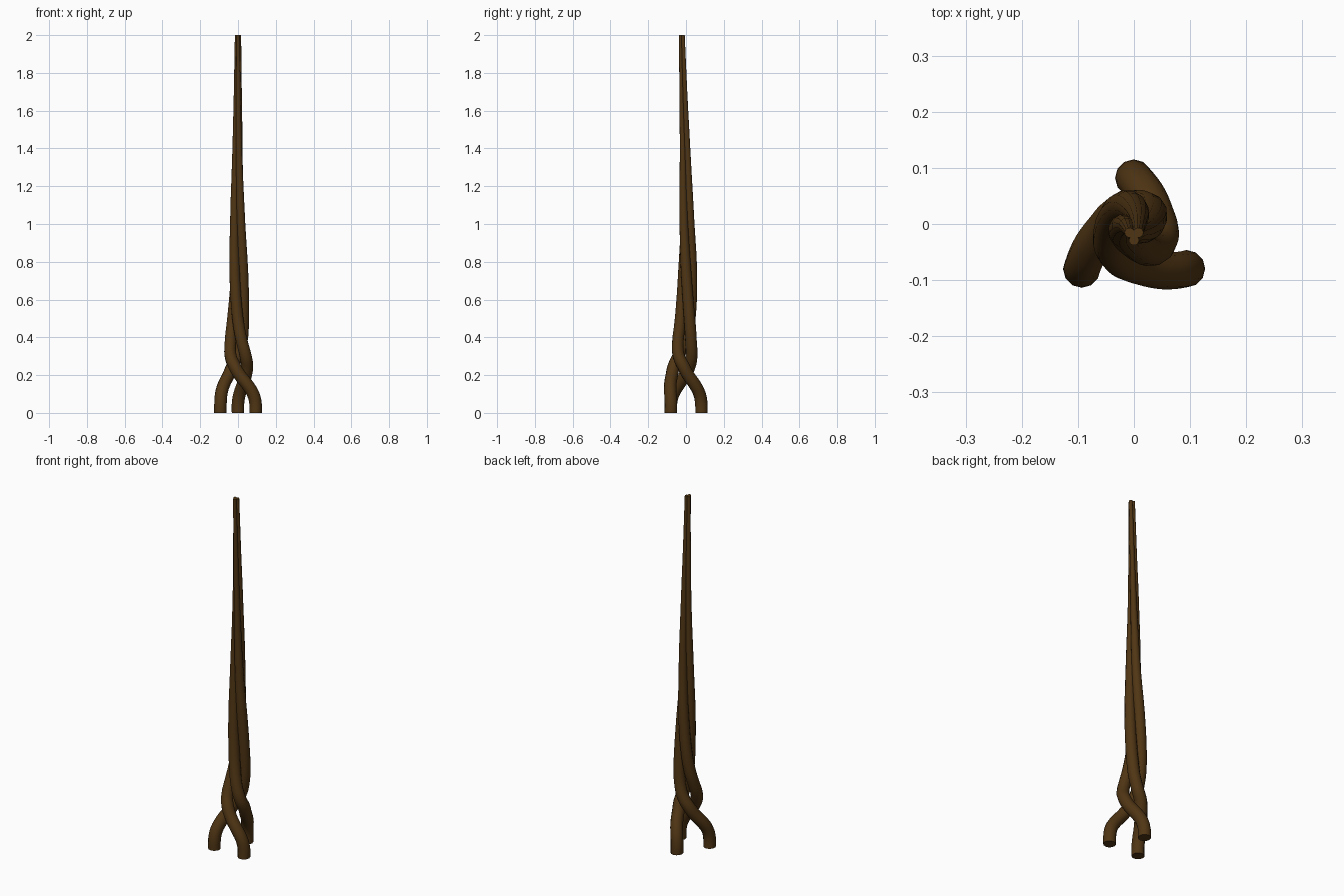
import bpy, math

if "Cube" in bpy.data.objects:
    bpy.data.objects.remove(bpy.data.objects["Cube"])

brown = bpy.data.materials.new("dark brown wood")
brown.diffuse_color = (0.08, 0.036, 0.007, 1)
brown.use_nodes = True
brown.node_tree.nodes["Principled BSDF"].inputs["Base Color"].default_value = brown.diffuse_color

# height, turn (degrees), distance from axis, strand radius, axis y
STATIONS = [
    (0.00, -30, 0.108, 0.033, -0.026),
    (0.05, -30, 0.107, 0.033, -0.026),
    (0.10, -35, 0.098, 0.033, -0.026),
    (0.15, -50, 0.076, 0.033, -0.025),
    (0.20, -80, 0.053, 0.033, -0.023),
    (0.25, -114, 0.048, 0.033, -0.020),
    (0.30, -148, 0.046, 0.032, -0.017),
    (0.38, -180, 0.040, 0.031, -0.008),
    (0.45, -200, 0.035, 0.031, 0.000),
    (0.55, -222, 0.031, 0.030, 0.005),
    (0.75, -252, 0.027, 0.028, 0.006),
    (1.00, -280, 0.021, 0.023, 0.002),
    (1.40, -308, 0.014, 0.016, -0.004),
    (1.70, -320, 0.011, 0.012, -0.012),
    (2.00, -330, 0.009, 0.009, -0.020),
]


def strand(name, offset):
    cu = bpy.data.curves.new(name, 'CURVE')
    cu.dimensions = '3D'
    cu.bevel_depth = 1.0
    cu.bevel_resolution = 4
    cu.resolution_u = 3
    cu.use_fill_caps = True
    sp = cu.splines.new('BEZIER')
    sp.bezier_points.add(len(STATIONS) - 1)
    for p, (z, turn, dist, rad, cy) in zip(sp.bezier_points, STATIONS):
        a = math.radians(turn + offset)
        p.co = (dist * math.cos(a), cy + dist * math.sin(a), z)
        p.radius = rad
        p.handle_left_type = p.handle_right_type = 'AUTO'
    ob = bpy.data.objects.new(name, cu)
    bpy.context.collection.objects.link(ob)
    cu.materials.append(brown)
    # turn the swept strand into a mesh
    bpy.ops.object.select_all(action='DESELECT')
    ob.select_set(True)
    bpy.context.view_layer.objects.active = ob
    bpy.ops.object.convert(target='MESH')
    bpy.ops.object.shade_smooth_by_angle(angle=math.radians(40))


# three twisted strands, each starting as a foot
for name, offset in (("right_strand", 0), ("back_strand", 120), ("left_strand", 240)):
    strand(name, offset)
